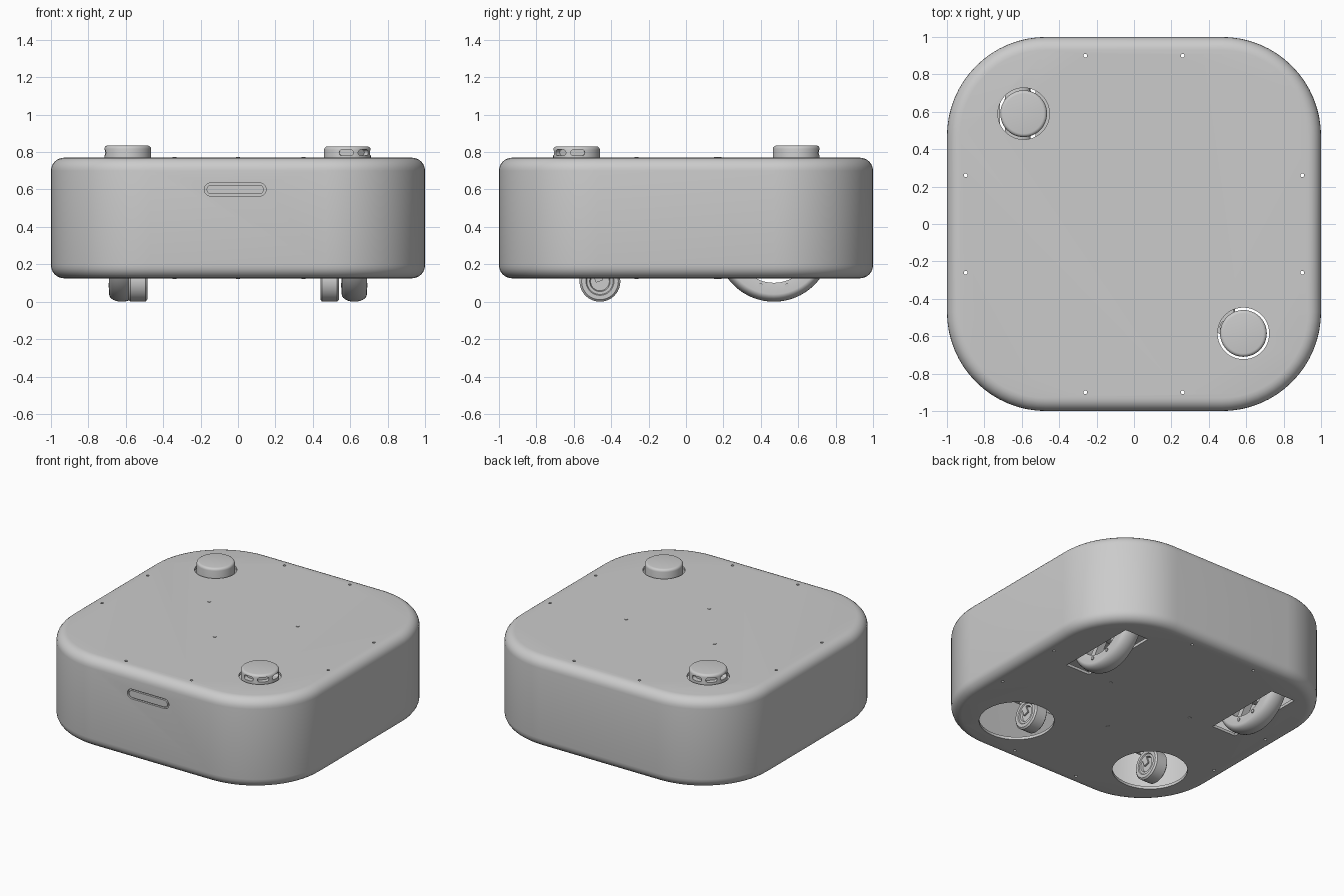
import bpy, bmesh, math
from mathutils import Matrix, Vector

cube = bpy.data.objects.get("Cube")
if cube:
    bpy.data.objects.remove(cube)

grey = bpy.data.materials.new("light grey")
grey.use_nodes = True
grey.diffuse_color = (0.6, 0.6, 0.6, 1)
grey.node_tree.nodes["Principled BSDF"].inputs["Base Color"].default_value = (0.6, 0.6, 0.6, 1)


def finish(name, bm, loc=(0, 0, 0)):
    bmesh.ops.recalc_face_normals(bm, faces=bm.faces)
    mesh = bpy.data.meshes.new(name)
    bm.to_mesh(mesh)
    bm.free()
    mesh.materials.append(grey)
    ob = bpy.data.objects.new(name, mesh)
    ob.location = loc
    bpy.context.collection.objects.link(ob)
    smooth(ob)
    return ob


def smooth(ob):
    bpy.ops.object.select_all(action='DESELECT')
    ob.select_set(True)
    bpy.context.view_layer.objects.active = ob
    bpy.ops.object.shade_smooth_by_angle(angle=math.radians(35))


def box(name, size, loc, corner=0, fillet=0, axis=2):
    """Box with the edges along one axis rounded, then both end rims filleted."""
    bm = bmesh.new()
    bmesh.ops.create_cube(bm, size=1)
    bmesh.ops.scale(bm, vec=size, verts=bm.verts)
    along = lambda e: abs((e.verts[0].co - e.verts[1].co).normalized()[axis])
    if corner:
        bmesh.ops.bevel(bm, geom=[e for e in bm.edges if along(e) > 0.9], offset=corner,
                        segments=16, profile=0.5, affect='EDGES')
    if fillet:
        h = size[axis] / 2 - 0.0001
        rim = [e for e in bm.edges if along(e) < 0.1
               and all(abs(v.co[axis]) > h for v in e.verts)]
        bmesh.ops.bevel(bm, geom=rim, offset=fillet, segments=6, profile=0.5, affect='EDGES')
    return finish(name, bm, loc)


def cylinder(name, r, z0, z1, x, y, fillet=0, sides=48):
    """Upright cylinder with an optional rounded top rim."""
    bm = bmesh.new()
    bmesh.ops.create_cone(bm, cap_ends=True, segments=sides, radius1=r, radius2=r, depth=z1 - z0)
    if fillet:
        top = [e for e in bm.edges if all(v.co.z > 0 for v in e.verts)]
        bmesh.ops.bevel(bm, geom=top, offset=fillet, segments=4, profile=0.5, affect='EDGES')
    return finish(name, bm, (x, y, (z0 + z1) / 2))


def lathe(name, profile, loc, sides=64):
    """Closed (x, radius) profile turned about the x axis."""
    bm = bmesh.new()
    vs = [bm.verts.new((x, 0, r)) for x, r in profile]
    es = [bm.edges.new((vs[i - 1], vs[i])) for i in range(len(vs))]
    bmesh.ops.spin(bm, geom=vs + es, cent=(0, 0, 0), axis=(1, 0, 0), angle=math.tau, steps=sides)
    bmesh.ops.remove_doubles(bm, verts=bm.verts, dist=0.0001)
    return finish(name, bm, loc)


def cut(ob, cutters):
    for c in cutters:
        c.hide_render = True
        mod = ob.modifiers.new("cut", 'BOOLEAN')
        mod.operation, mod.solver, mod.object = 'DIFFERENCE', 'EXACT', c
        bpy.context.view_layer.objects.active = ob
        bpy.ops.object.modifier_apply(modifier=mod.name)
        bpy.data.objects.remove(c)
    smooth(ob)


SENSORS = {"left": (0.585, -0.585, -45, 0.83), "right": (-0.59, 0.59, 135, 0.835)}
SWIVELS = {"left": (0.50, -0.595, 0.49), "right": (-0.58, -0.53, -0.535)}
WHEEL_X, WHEEL_Y, WHEEL_R = 0.622, 0.47, 0.306

# Hollow body shell with its openings
body = box("body_shell", (2, 2, 0.645), (0, 0, 0.4475), 0.53, 0.07)
cutters = [box("cavity", (1.96, 1.96, 0.605), (0, 0, 0.4475), 0.51, 0.05)]
for x, y, _, _ in SENSORS.values():
    cutters.append(cylinder("sensor_hole", 0.138, 0.7, 0.9, x, y))
for x, y, _ in SWIVELS.values():
    cutters.append(cylinder("caster_hole", 0.245, 0, 0.2, x, y, sides=64))
for s in (-1, 1):
    cutters.append(box("wheel_hole", (0.19, 0.60, 0.2), (s * WHEEL_X, WHEEL_Y, 0.1)))
    for t in (-0.26, 0.26):
        cutters.append(cylinder("screw_hole", 0.01, -0.1, 1, t, s * 0.9, sides=12))
        cutters.append(cylinder("screw_hole", 0.01, -0.1, 1, s * 0.9, t, sides=12))
cutters.append(box("front_recess", (0.33, 0.03, 0.07), (-0.015, -1, 0.6), 0.0349, axis=1))
cut(body, cutters)

# Capsule panel set in the front recess
box("front_panel", (0.305, 0.022, 0.05), (-0.015, -0.989, 0.6), 0.0249, axis=1)

# Flush screws in the middle of the top and the floor
for x, y in ((-0.34, 0.16), (0.35, 0.18), (0, -0.265)):
    for z in (0.77, 0.125):
        cylinder("plate_screw", 0.011, z - 0.003, z + 0.003, x, y, sides=16)

# Scanner caps with three slots facing the outer corner
for side, (x, y, aim, top) in SENSORS.items():
    cap = cylinder(side + "_scanner", 0.125, 0.66, top, x, y, 0.018)
    slots = []
    for turn in (-48, 0, 48):
        a = math.radians(aim + turn)
        slot = box("slot", (0.06, 0.075, 0.032),
                   (x + 0.12 * math.cos(a), y + 0.12 * math.sin(a), 0.797), 0.0155, axis=0)
        slot.rotation_euler.z = a
        slots.append(slot)
    cut(cap, slots)

# Drive wheels: rounded tyre ring, hub, spokes and bolts
for side, s in (("left", 1), ("right", -1)):
    centre = Vector((s * WHEEL_X, WHEEL_Y, WHEEL_R))
    arc = [(0.0675 * math.sin(a), WHEEL_R - 0.04 * (1 - math.cos(a)))
           for a in [math.radians(-90 + 15 * i) for i in range(13)]]
    lathe(side + "_drive_tyre", arc + [(0.06, 0.205), (-0.06, 0.205)], centre)
    lathe(side + "_drive_hub", [(-0.05, 0), (-0.05, 0.09), (0.05, 0.09), (0.05, 0)], centre, 32)
    for i in range(5):
        a = math.tau * i / 5
        spoke = box(side + "_drive_spoke", (0.05, 0.04, 0.14), centre
                    + Vector((0, math.sin(a), math.cos(a))) * 0.145)
        spoke.rotation_euler.x = -a
    for i in range(10):
        a = math.tau * (i + 0.5) / 10
        lathe(side + "_wheel_bolt", [(-0.07, 0), (-0.07, 0.012), (0.07, 0.012), (0.07, 0)], centre
              + Vector((0, math.sin(a), math.cos(a))) * 0.23, 12)

# Casters: wheel with ringed hub, fork and swivel stem
for side, (x, y, wheel_x) in SWIVELS.items():
    centre = Vector((wheel_x, -0.46, 0.109))
    half = [(0.03, 0), (0.03, 0.05), (0.044, 0.055), (0.044, 0.07), (0.05, 0.075),
            (0.05, 0.098), (0.04, 0.109)]
    lathe(side + "_caster_wheel", half + [(-u, r) for u, r in reversed(half)], centre, 48)
    for s in (-1, 1):
        arm = box(side + "_caster_arm", (0.012, 0.04, 0.16), centre + Vector((s * 0.038, -0.03, 0.075)))
        arm.rotation_euler.x = math.radians(20)
    box(side + "_caster_bridge", (0.09, 0.14, 0.02), centre + Vector((0, -0.06, 0.155)), 0.02)
    cylinder(side + "_caster_stem", 0.035, 0.26, 0.66, wheel_x + (x - wheel_x) * 0.3, -0.55, sides=24)
